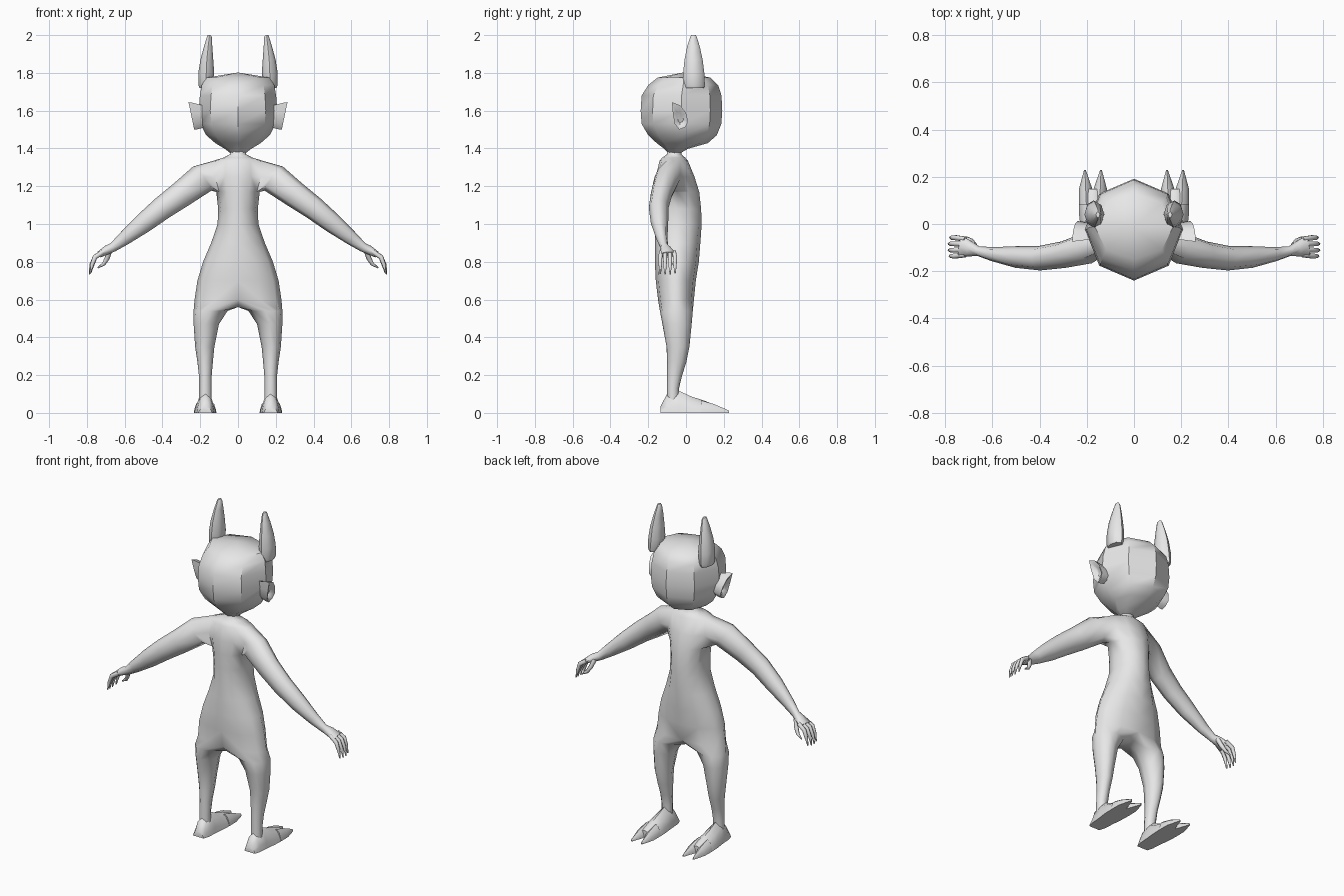
import bpy, bmesh
from math import sin, cos, radians, pi
from mathutils import Vector, Matrix

if "Cube" in bpy.data.objects:
    bpy.data.objects.remove(bpy.data.objects["Cube"])

skin = bpy.data.materials.new("plain_grey")
skin.diffuse_color = (0.8, 0.8, 0.8, 1)
skin.use_nodes = True
skin.node_tree.nodes["Principled BSDF"].inputs["Base Color"].default_value = skin.diffuse_color


def loft(bm, rings, caps=(True, True)):
    """Join closed rings of points (or verts) with quads."""
    loops = [[p if isinstance(p, bmesh.types.BMVert) else bm.verts.new(p) for p in r]
             for r in rings]
    for a, b in zip(loops, loops[1:]):
        n = len(a)
        for i in range(n):
            j = (i + 1) % n
            bm.faces.new((a[i], a[j], b[j], b[i]))
    if caps[0]:
        bm.faces.new(loops[0])
    if caps[1]:
        bm.faces.new(loops[-1])
    return loops


def oval(z, cx, rx, y0, y1, n=8):
    """Level ring with corners on the axes."""
    cy, ry = (y0 + y1) / 2, (y1 - y0) / 2
    return [(cx + rx * cos(2 * pi * i / n), cy + ry * sin(2 * pi * i / n), z) for i in range(n)]


def tube_rings(path, n=8, start=135):
    """Rings square to a path of (x, y, z, half height, half depth)."""
    pts = [Vector(p[:3]) for p in path]
    rings = []
    for i, p in enumerate(path):
        t = (pts[min(i + 1, len(pts) - 1)] - pts[max(i - 1, 0)]).normalized()
        up = t.cross(Vector((0, 1, 0))).normalized()
        side = up.cross(t).normalized()
        if side.y < 0:
            side = -side
        angs = [radians(start - 360 * k / n) for k in range(n)]
        rings.append([pts[i] + side * p[4] * cos(a) + up * p[3] * sin(a) for a in angs])
    return rings


def finish(name, bm, mirror=True, angle=50):
    if mirror:
        bmesh.ops.mirror(bm, geom=bm.verts[:] + bm.edges[:] + bm.faces[:],
                         matrix=Matrix.Identity(4), merge_dist=0.0005, axis='X')
    bmesh.ops.recalc_face_normals(bm, faces=bm.faces[:])
    me = bpy.data.meshes.new(name)
    bm.to_mesh(me)
    bm.free()
    me.materials.append(skin)
    me.shade_smooth()
    me.set_sharp_from_angle(angle=radians(angle))
    ob = bpy.data.objects.new(name, me)
    bpy.context.scene.collection.objects.link(ob)
    return ob


# Body: half torso strips (z, half width, front y, back y), mirrored later
bm = bmesh.new()
torso = [(1.42, .045, -.10, -.02), (1.37, .042, -.10, -.025), (1.352, .075, -.125, -.005),
         (1.335, .13, -.14, .01), (1.25, .14, -.16, .045), (1.17, .115, -.165, .07),
         (1.08, .105, -.165, .08), (1.0, .108, -.165, .083), (.9, .142, -.165, .076),
         (.8, .185, -.165, .068), (.7, .215, -.16, .052), (.6, .23, -.148, .042)]
rows = []
for z, w, y0, y1 in torso:
    row = []
    for k in range(7):
        a = radians(-90 + 30 * k)
        x = 0 if k in (0, 6) else w * cos(a)
        row.append(bm.verts.new((x, (y0 + y1) / 2 + (y1 - y0) / 2 * sin(a), z)))
    rows.append(row)
for r in range(len(rows) - 1):
    for c in range(6):
        if r in (3, 4) and c in (2, 3):      # opening for the arm
            continue
        bm.faces.new((rows[r][c], rows[r][c + 1], rows[r + 1][c + 1], rows[r + 1][c]))

# Legs grow from the half hip ring closed by a crotch line
crotch = [bm.verts.new((0, y, .56)) for y in (0, -.055, -.11)]
angs = [radians(a) for a in (-90, -60, -30, 0, 30, 60, 90, 135, 180, 225)]
legs = [(.54, .145, .09, -.138, .036), (.47, .168, .067, -.125, .03),
        (.35, .176, .051, -.103, .018), (.27, .174, .041, -.1, .002),
        (.2, .173, .034, -.1, -.02), (.13, .173, .033, -.1, -.037), (.05, .173, .033, -.1, -.037)]
loft(bm, [rows[-1] + crotch] +
     [[(cx + rx * cos(a), (y0 + y1) / 2 + (y1 - y0) / 2 * sin(a), z) for a in angs]
      for z, cx, rx, y0, y1 in legs], (False, True))

# Arms grow from the shoulder opening and flatten into the palm
hole = [rows[3][2], rows[3][3], rows[3][4], rows[4][4],
        rows[5][4], rows[5][3], rows[5][2], rows[4][2]]
arm = [(.19, -.10, 1.24, .08, .068), (.3, -.13, 1.157, .07, .057), (.4, -.145, 1.085, .062, .052),
       (.5, -.14, 1.005, .053, .046), (.6, -.128, .925, .037, .03), (.66, -.115, .878, .025, .021),
       (.695, -.105, .862, .024, .033), (.735, -.098, .838, .017, .047)]
loft(bm, [hole] + tube_rings(arm), (False, True))
bm.verts.remove(rows[4][3])
finish("body", bm, angle=75)

# Curled fingers and thumb
bm = bmesh.new()
for y, d in ((-.058, -.006), (-.084, 0), (-.111, 0), (-.136, -.004)):
    yc = -.098 + (y + .098) * .85
    loft(bm, tube_rings([(.715, yc, .852, .013, .012), (.757, y, .825, .013, .012),
                         (.777 + d, y, .783, .010, .010), (.787 + d, y, .732 - d, .003, .004)], 6, 90))
loft(bm, tube_rings([(.678, -.09, .862, .014, .014), (.693, -.073, .818, .013, .013),
                     (.711, -.062, .788, .010, .010), (.742, -.055, .768, .003, .003)], 6, 90))
finish("fingers", bm, angle=75)

# Feet: flat-soled sections along y, ending in two pointed toes
section = [(-1, 0), (-.9, .3), (-.6, .75), (0, 1), (.6, .75), (.9, .3), (1, 0)]


def foot_part(bm, parts):
    loft(bm, [[(cx + w * u, y, h * v) for u, v in section] for y, cx, w, h in parts])


bm = bmesh.new()
foot_part(bm, [(-.135, .173, .036, .035), (-.1, .173, .046, .1), (-.04, .173, .05, .118),
               (.03, .174, .058, .086), (.1, .174, .06, .064), (.148, .174, .052, .044)])
for s in (-1, 1):
    foot_part(bm, [(.08, .174 + s * .028, .032, .066), (.15, .174 + s * .031, .028, .046),
                   (.228, .174 + s * .034, .004, .012)])
finish("feet", bm)

# Head: eight-sided rings closed by a low point on top
bm = bmesh.new()
head = [(1.375, .04, -.095, -.03), (1.398, .07, -.115, .01), (1.428, .12, -.155, .115),
        (1.47, .168, -.2, .163), (1.53, .2, -.235, .187), (1.6, .208, -.24, .192),
        (1.68, .202, -.235, .188), (1.735, .192, -.2, .17), (1.775, .167, -.15, .13)]
loops = loft(bm, [oval(z, 0, w, y0, y1) for z, w, y0, y1 in head], (True, False))
top = bm.verts.new((0, -.015, 1.802))
for i in range(8):
    bm.faces.new((loops[-1][i], loops[-1][(i + 1) % 8], top))
finish("head", bm, mirror=False, angle=40)

# Horns
bm = bmesh.new()
loft(bm, [oval(z, cx, rx, y0, y1) for z, cx, rx, y0, y1 in
          [(1.72, .172, .032, -.01, .095), (1.735, .172, .037, -.015, .1),
           (1.8, .168, .042, -.015, .097), (1.87, .165, .034, -.008, .088),
           (1.94, .158, .022, .006, .073), (1.99, .152, .013, .022, .057),
           (2.0, .153, .008, .027, .052)]])
finish("horns", bm)

# Ears: leaf-shaped rim (y, z) with a hollow facing outward
bm = bmesh.new()
leaf = [(-.074, 1.645), (-.03, 1.628), (0, 1.588), (.012, 1.54),
        (-.005, 1.512), (-.035, 1.5), (-.06, 1.53), (-.07, 1.59)]


def leaf_ring(x, scale, lean):
    cy, cz = -.03, 1.56
    return [(x + lean * (z - 1.5) / .145, cy + (y - cy) * scale, cz + (z - cz) * scale)
            for y, z in leaf]


loft(bm, [leaf_ring(.175, .8, .01), leaf_ring(.212, .97, .03), leaf_ring(.232, 1, .03),
          leaf_ring(.232, .8, .026), leaf_ring(.214, .4, .02)])
finish("ears", bm)
